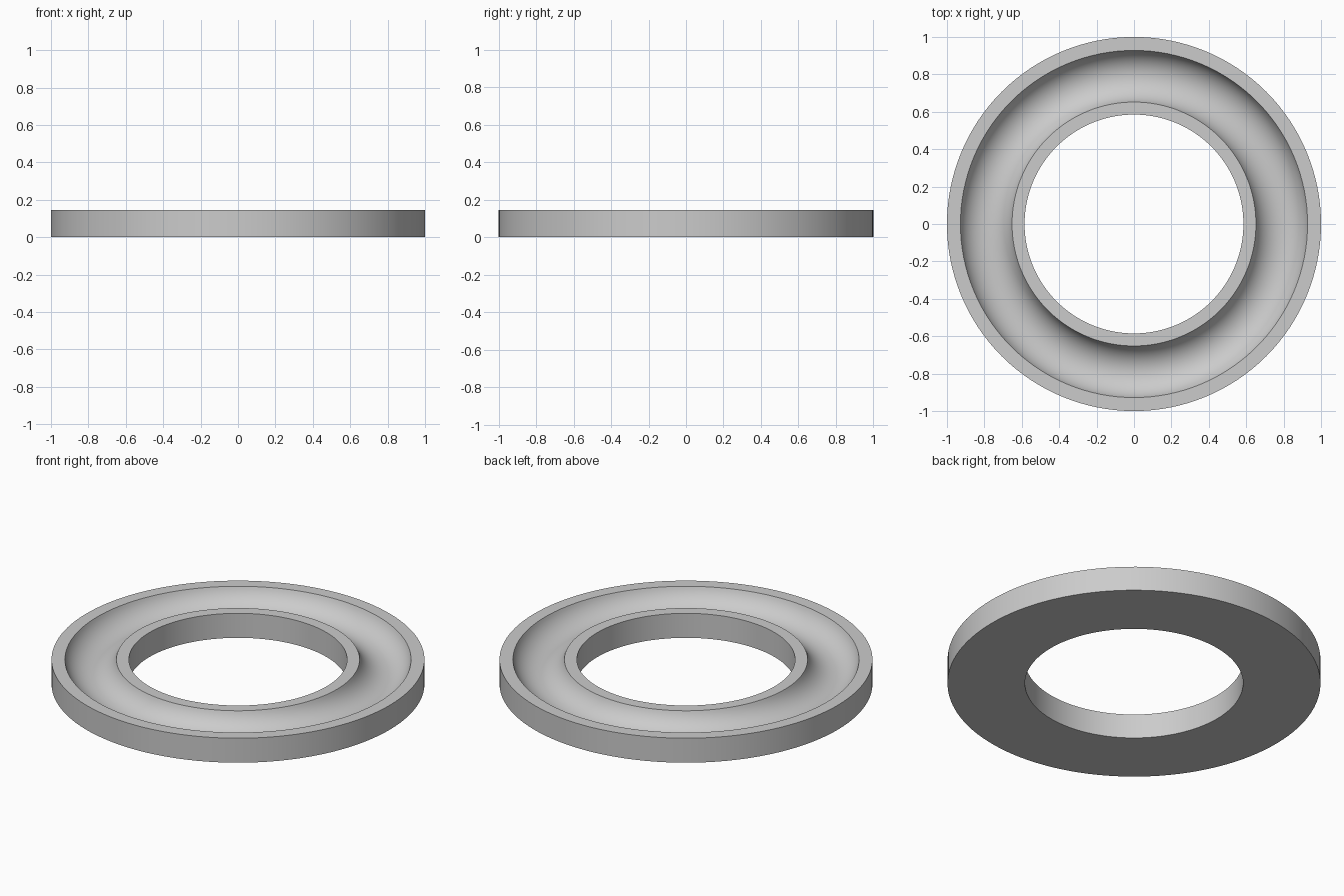
import bpy, bmesh
from math import sin, cos, asin, pi

cube = bpy.data.objects.get("Cube")
if cube:
    bpy.data.objects.remove(cube, do_unlink=True)

INNER, OUTER, HEIGHT = 0.585, 1.0, 0.145
GROOVE_IN, GROOVE_OUT, DEPTH = 0.652, 0.928, 0.10
ARC_STEPS, SEGMENTS = 24, 128

# Plain grey metal
steel = bpy.data.materials.new("grey_steel")
steel.use_nodes = True
grey = (0.6, 0.6, 0.6, 1)
steel.diffuse_color = grey
steel.node_tree.nodes["Principled BSDF"].inputs["Base Color"].default_value = grey

# Cross-section: flat base and walls, two flat lips, round ball groove
mid = (GROOVE_IN + GROOVE_OUT) / 2
half = (GROOVE_OUT - GROOVE_IN) / 2
radius = (half ** 2 + DEPTH ** 2) / (2 * DEPTH)
centre_z = HEIGHT - DEPTH + radius
reach = asin(half / radius)
profile = [(INNER, HEIGHT), (INNER, 0), (OUTER, 0), (OUTER, HEIGHT)]
for i in range(ARC_STEPS + 1):
    a = reach * (1 - 2 * i / ARC_STEPS)
    profile.append((mid + radius * sin(a), centre_z - radius * cos(a)))

# Revolve the cross-section into the ring
bm = bmesh.new()
verts = [bm.verts.new((r, 0, z)) for r, z in profile]
edges = [bm.edges.new((v, verts[(i + 1) % len(verts)])) for i, v in enumerate(verts)]
bmesh.ops.spin(bm, geom=verts + edges, cent=(0, 0, 0), axis=(0, 0, 1),
               angle=2 * pi, steps=SEGMENTS, use_duplicate=False)
bmesh.ops.remove_doubles(bm, verts=bm.verts, dist=0.0001)
bmesh.ops.recalc_face_normals(bm, faces=bm.faces)
mesh = bpy.data.meshes.new("grooved_ring")
bm.to_mesh(mesh)
bm.free()
mesh.materials.append(steel)

ring = bpy.data.objects.new("grooved_ring", mesh)
bpy.context.collection.objects.link(ring)

# Smooth curves, crisp lip and rim edges
bpy.ops.object.select_all(action="DESELECT")
ring.select_set(True)
bpy.context.view_layer.objects.active = ring
bpy.ops.object.shade_smooth_by_angle()
